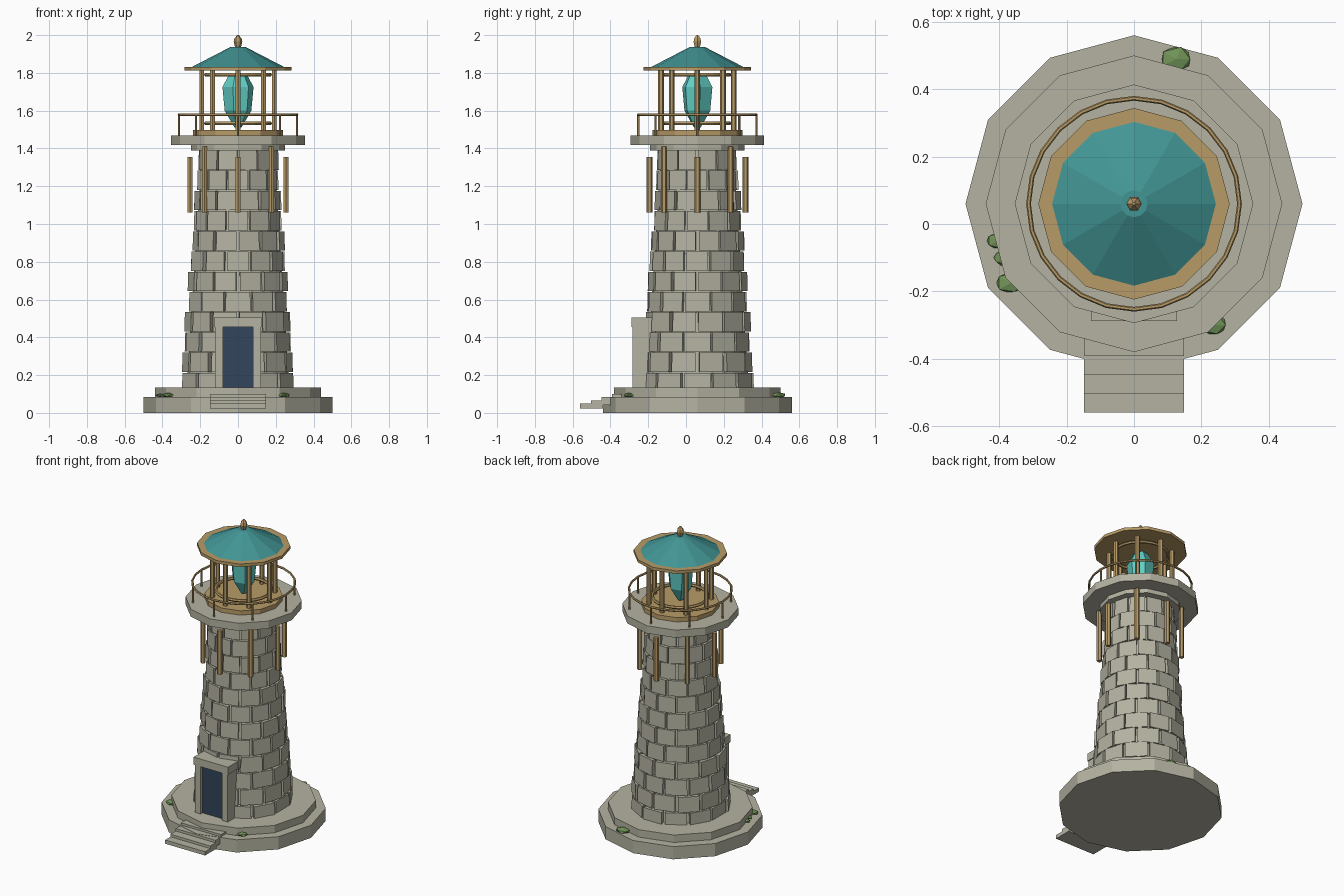
import bpy, bmesh, math, random
from mathutils import Matrix, Vector

random.seed(4)
if "Cube" in bpy.data.objects:
    bpy.data.objects.remove(bpy.data.objects["Cube"])

CY = 0.06  # tower axis in y


def material(name, r, g, b):
    m = bpy.data.materials.new(name)
    m.use_nodes = True
    m.diffuse_color = (r, g, b, 1)
    bsdf = next(n for n in m.node_tree.nodes if n.type == 'BSDF_PRINCIPLED')
    bsdf.inputs["Base Color"].default_value = (r, g, b, 1)
    return m


STONE = material("pale stone", 0.46, 0.45, 0.36)
BRASS = material("brass", 0.48, 0.33, 0.135)
ROOF = material("teal roof", 0.055, 0.3, 0.3)
CRYSTAL = material("aqua crystal", 0.12, 0.62, 0.56)
DOOR = material("navy door", 0.032, 0.058, 0.105)
MOSS = material("moss green", 0.17, 0.3, 0.1)


def finish(name, bm, mat):
    bmesh.ops.recalc_face_normals(bm, faces=bm.faces[:])
    me = bpy.data.meshes.new(name)
    bm.to_mesh(me)
    bm.free()
    me.materials.append(mat)
    ob = bpy.data.objects.new(name, me)
    bpy.context.collection.objects.link(ob)
    return ob


def add_prism(bm, x, y, z0, z1, r0, r1, n):
    bmesh.ops.create_cone(bm, cap_ends=True, segments=n, radius1=r0, radius2=r1,
                          depth=z1 - z0, matrix=Matrix.Translation((x, y, (z0 + z1) / 2)))


def prism(name, z0, z1, r0, r1, mat, n=12):
    bm = bmesh.new()
    add_prism(bm, 0, CY, z0, z1, r0, r1, n)
    return finish(name, bm, mat)


def box(name, x0, x1, y0, y1, z0, z1, mat):
    bm = bmesh.new()
    size = Matrix.Diagonal((x1 - x0, y1 - y0, z1 - z0, 1))
    mid = Matrix.Translation(((x0 + x1) / 2, (y0 + y1) / 2, (z0 + z1) / 2))
    bmesh.ops.create_cube(bm, size=1, matrix=mid @ size)
    return finish(name, bm, mat)


def lathe(name, profile, n, mat, turn=0.0, closed=False):
    """Spin (radius, z) points about the tower axis; caps the ends of open profiles."""
    bm = bmesh.new()
    rings = [[bm.verts.new((r * math.cos(turn + math.tau * i / n),
                            CY + r * math.sin(turn + math.tau * i / n), z))
              for i in range(n)] for r, z in profile]
    pairs = list(zip(rings, rings[1:]))
    if closed:
        pairs.append((rings[-1], rings[0]))
    else:
        bm.faces.new(rings[0])
        bm.faces.new(rings[-1])
    for a, b in pairs:
        for i in range(n):
            j = (i + 1) % n
            bm.faces.new((a[i], a[j], b[j], b[i]))
    return finish(name, bm, mat)


def ring(name, radius, z, thick, mat, n=24):
    section = [(radius + thick * math.cos(math.tau * k / 6),
                z + thick * math.sin(math.tau * k / 6)) for k in range(6)]
    return lathe(name, section, n, mat, closed=True)


def posts(name, radius, z0, z1, thick, mat, angles):
    bm = bmesh.new()
    for a in angles:
        add_prism(bm, radius * math.cos(a), CY + radius * math.sin(a), z0, z1, thick, thick, 6)
    return finish(name, bm, mat)


CARDINAL = [math.tau * i / 4 for i in range(4)]
DIAGONAL = [a + math.tau / 8 for a in CARDINAL]

# Base tiers
prism("base_lower", 0, 0.085, 0.5, 0.5, STONE)
prism("base_upper", 0.085, 0.135, 0.44, 0.44, STONE)

# Tower core and courses of stone blocks
ROWS, BLOCKS = 12, 12
Z0, PITCH = 0.108, 0.107
prism("tower_core", 0.1, 1.4, 0.275, 0.19, STONE, 24)
bm = bmesh.new()
for row in range(ROWS):
    z0 = Z0 + row * PITCH
    radius = 0.302 - 0.092 * row / (ROWS - 1)
    for i in range(BLOCKS):
        mid = math.tau * (i + 0.5 * (row % 2)) / BLOCKS
        half = math.pi / BLOCKS - random.uniform(0.015, 0.04)
        outer = radius + random.uniform(-0.004, 0.008)
        top_in = 0.003
        verts = [bm.verts.new((r * math.cos(mid + s * half), CY + r * math.sin(mid + s * half), z))
                 for z, o in ((z0 + 0.002, outer), (z0 + PITCH - 0.003, outer - top_in))
                 for r, s in ((o - 0.05, -1), (o, -1), (o, 1), (o - 0.05, 1))]
        lo, hi = verts[:4], verts[4:]
        bm.faces.new(lo)
        bm.faces.new(hi)
        for k in range(4):
            m = (k + 1) % 4
            bm.faces.new((lo[k], lo[m], hi[m], hi[k]))
finish("tower_blocks", bm, STONE)

# Gallery and the hanging brass bars
prism("gallery_collar", 1.388, 1.42, 0.25, 0.25, STONE)
prism("gallery_floor", 1.417, 1.468, 0.354, 0.354, STONE)
posts("cardinal_bars", 0.254, 1.062, 1.354, 0.016, BRASS, CARDINAL)
posts("diagonal_bars", 0.25, 1.062, 1.41, 0.016, BRASS, DIAGONAL)

# Gallery railing
ring("railing", 0.313, 1.578, 0.007, BRASS)
posts("railing_posts", 0.313, 1.465, 1.578, 0.006, BRASS, CARDINAL + DIAGONAL)

# Lantern room
prism("lantern_floor", 1.468, 1.497, 0.238, 0.238, BRASS)
posts("lantern_posts", 0.192, 1.49, 1.82, 0.015, BRASS, CARDINAL + DIAGONAL)
ring("lantern_ring_lower", 0.17, 1.533, 0.01, BRASS)
ring("lantern_ring_upper", 0.17, 1.79, 0.01, BRASS)
lathe("crystal", [(0.018, 1.51), (0.072, 1.6), (0.084, 1.725), (0.045, 1.797)],
      6, CRYSTAL, turn=0.2)

# Roof and finial
prism("roof_rim", 1.812, 1.832, 0.284, 0.284, BRASS)
lathe("roof", [(0.243, 1.832), (0.04, 1.937)], 12, ROOF)
lathe("finial", [(0.014, 1.93), (0.023, 1.965), (0.019, 1.982), (0.005, 2.0)], 6, BRASS)

# Doorway
box("door", -0.083, 0.083, -0.262, -0.15, 0.13, 0.46, DOOR)
for side, name in ((-1, "right"), (1, "left")):
    x0, x1 = sorted((side * 0.08, side * 0.122))
    box(f"door_jamb_{name}", x0, x1, -0.283, -0.15, 0.13, 0.46, STONE)
box("door_lintel", -0.128, 0.128, -0.288, -0.15, 0.455, 0.506, STONE)

# Entrance steps
for i in range(4):
    front = -0.56 + 0.056 * i
    top = 0.049 + 0.017 * i
    box(f"step_{i + 1}", -0.148, 0.148, front, -0.34 if i > 1 else front + 0.12,
        top - 0.025, top, STONE)

# Moss clumps on the lower tier
clumps = [(0.125, 0.49, 0.05), (-0.405, -0.05, 0.033), (-0.385, -0.1, 0.033),
          (-0.365, -0.175, 0.044), (0.235, -0.3, 0.044)]
for i, (x, y, size) in enumerate(clumps):
    bm = bmesh.new()
    bmesh.ops.create_icosphere(bm, subdivisions=1, radius=size)
    for v in bm.verts:
        v.co *= random.uniform(0.9, 1.1)
        v.co = Vector((v.co.x + x, v.co.y * 0.75 + y, v.co.z * 0.3 + 0.094))
    finish(f"moss_{i + 1}", bm, MOSS)
